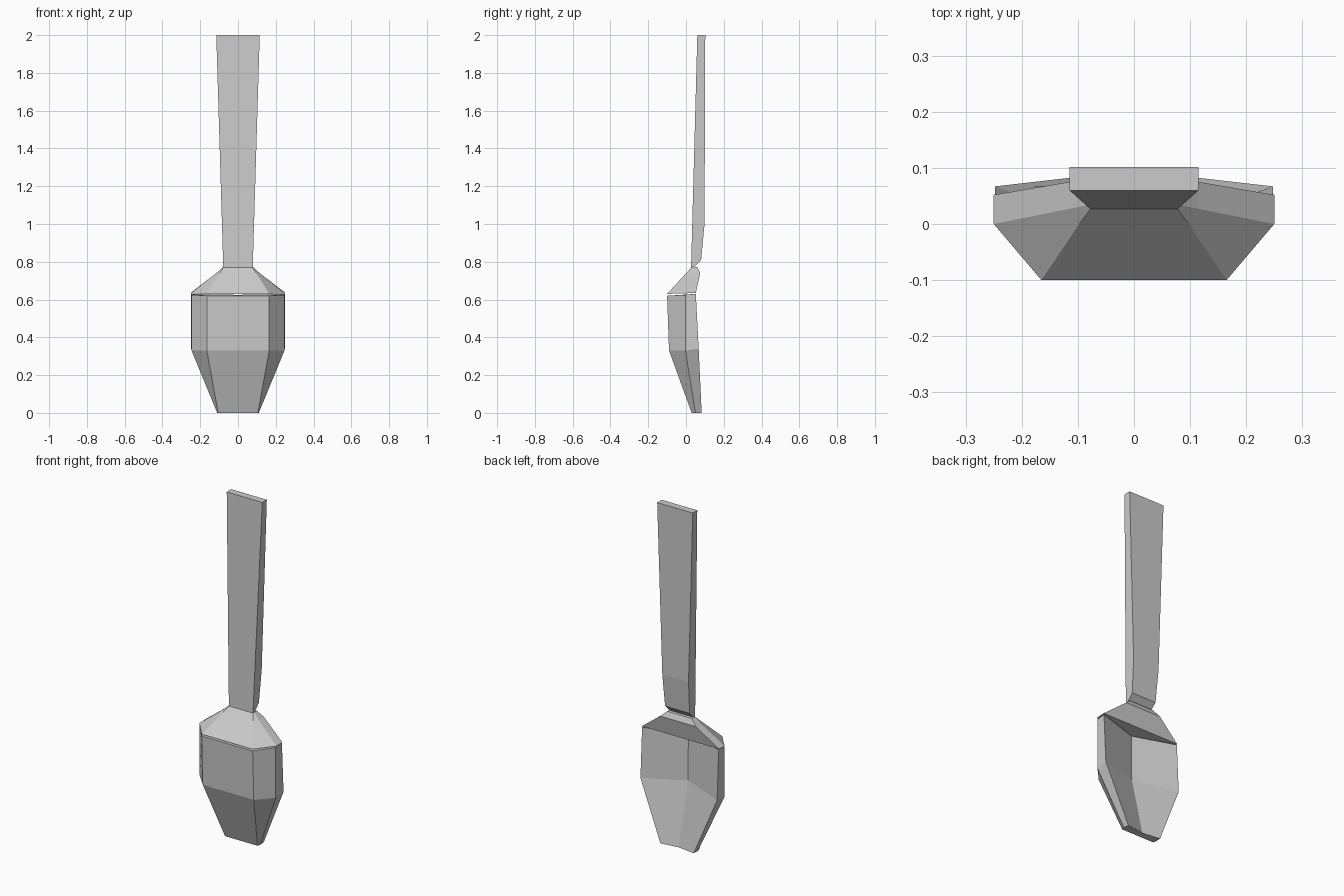
import bpy, bmesh

if "Cube" in bpy.data.objects:
    bpy.data.objects.remove(bpy.data.objects["Cube"])


def loft(name, sections):
    """Skin closed rings; each section is the +x half ring, mirrored across x = 0."""
    bm = bmesh.new()
    rings = []
    for half in sections:
        mirrored = [(-x, y, z) for x, y, z in reversed(half) if x > 0]
        rings.append([bm.verts.new(p) for p in half + mirrored])
    n = len(rings[0])
    for a, b in zip(rings, rings[1:]):
        for i in range(n):
            j = (i + 1) % n
            bm.faces.new((a[i], a[j], b[j], b[i]))
    caps = [bm.faces.new(rings[0]), bm.faces.new(rings[-1])]
    bmesh.ops.triangulate(bm, faces=caps)
    bmesh.ops.recalc_face_normals(bm, faces=bm.faces)
    mesh = bpy.data.meshes.new(name)
    bm.to_mesh(mesh)
    bm.free()
    obj = bpy.data.objects.new(name, mesh)
    bpy.context.collection.objects.link(obj)
    return obj


# Bowl: front corner, side, knife-edge rim, inner centre crease
loft("bowl", [
    [(0.105, 0.03, 0), (0.11, 0.05, 0), (0.108, 0.083, 0), (0, 0.068, 0)],
    [(0.165, -0.09, 0.33), (0.246, -0.003, 0.33), (0.248, 0.067, 0.34), (0, -0.018, 0.36)],
    [(0.165, -0.1, 0.62), (0.246, -0.003, 0.625), (0.248, 0.052, 0.63), (0, -0.022, 0.625)],
])

# Shoulder: solid block tapering up to the neck
loft("shoulder", [
    [(0.165, -0.1, 0.63), (0.25, 0.0, 0.633), (0.25, 0.052, 0.636)],
    [(0.097, 0.001, 0.74), (0.115, 0.027, 0.74), (0.115, 0.075, 0.74)],
    [(0.075, 0.03, 0.772), (0.08, 0.034, 0.772), (0.08, 0.06, 0.772)],
])

# Handle: flat bar widening upwards, (z, front y, back y)
stations = [(0.77, 0.027, 0.04), (0.81, 0.028, 0.08), (1.0, 0.033, 0.098), (2.0, 0.06, 0.102)]
handle = []
for z, front, back in stations:
    w = 0.078 + 0.037 * (z - 0.77) / 1.23
    handle.append([(w, front, z), (w, back, z)])
loft("handle", handle)
